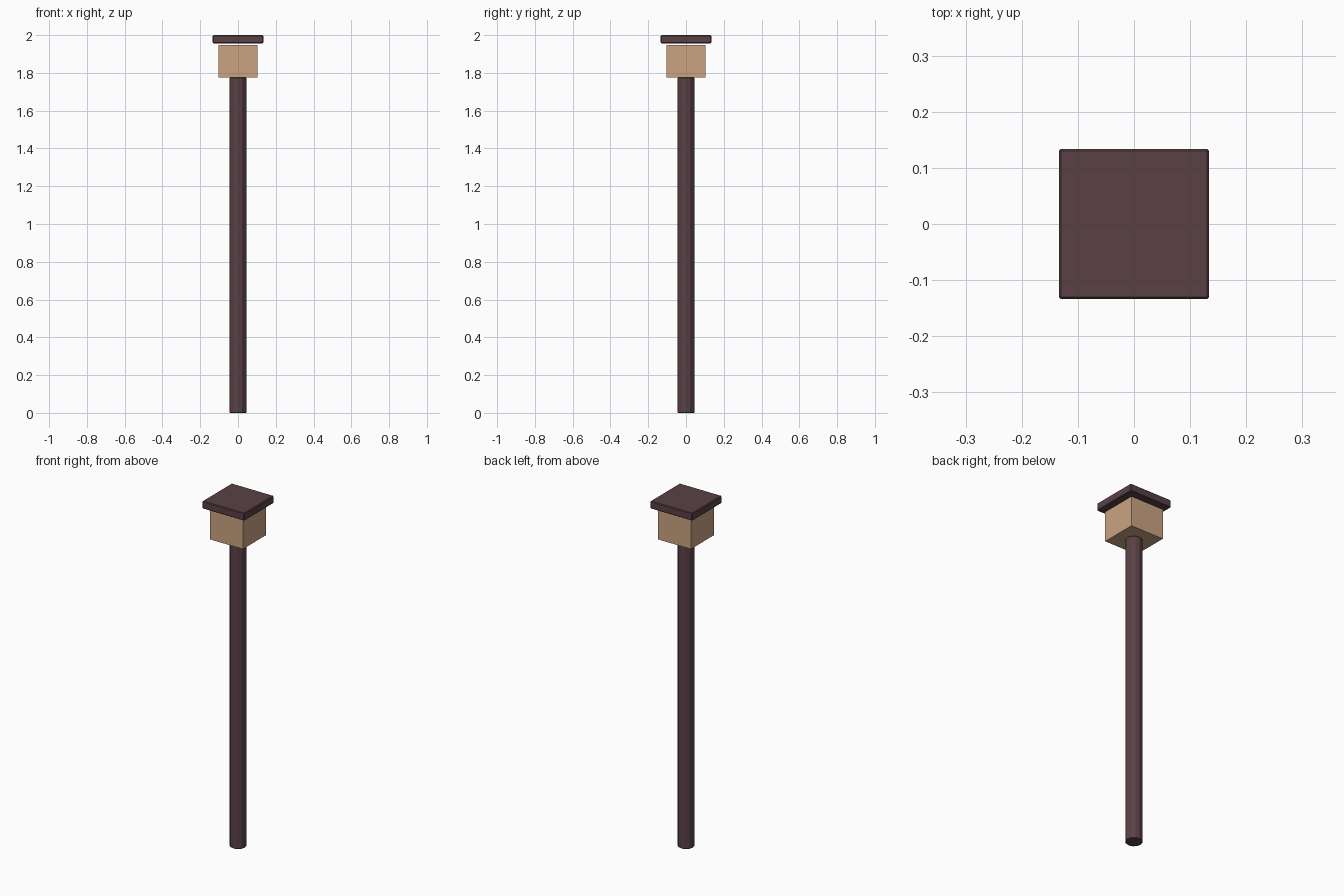
import bpy

cube = bpy.data.objects.get("Cube")
if cube:
    bpy.data.objects.remove(cube, do_unlink=True)


def material(name, rgb):
    mat = bpy.data.materials.new(name)
    mat.use_nodes = True
    mat.diffuse_color = (*rgb, 1)
    mat.node_tree.nodes["Principled BSDF"].inputs["Base Color"].default_value = (*rgb, 1)
    return mat


def finish(name, mat, bevel=0):
    obj = bpy.context.object
    obj.name = name
    obj.data.materials.append(mat)
    if bevel:
        mod = obj.modifiers.new("edge_bevel", "BEVEL")
        mod.width = bevel
        mod.segments = 1
        mod.limit_method = "ANGLE"
        mod.angle_limit = 1.0
    return obj


def block(name, half, bottom, top, mat, bevel=0):
    bpy.ops.mesh.primitive_cube_add(size=1, location=(0, 0, (bottom + top) / 2))
    bpy.context.object.scale = (2 * half, 2 * half, top - bottom)
    bpy.ops.object.transform_apply(location=False, rotation=False, scale=True)
    return finish(name, mat, bevel)


dark = material("dark_brown", (0.1, 0.053, 0.06))
tan = material("warm_tan", (0.6, 0.37, 0.225))

# Round post
post_top = 1.775
bpy.ops.mesh.primitive_cylinder_add(vertices=12, radius=0.045, depth=post_top,
                                    location=(0, 0, post_top / 2))
finish("post", dark, 0.003)

# Lamp box, floating just below its roof
block("lamp_box", 0.104, post_top, 1.948, tan)
block("roof_slab", 0.134, 1.956, 2.0, dark, 0.004)
